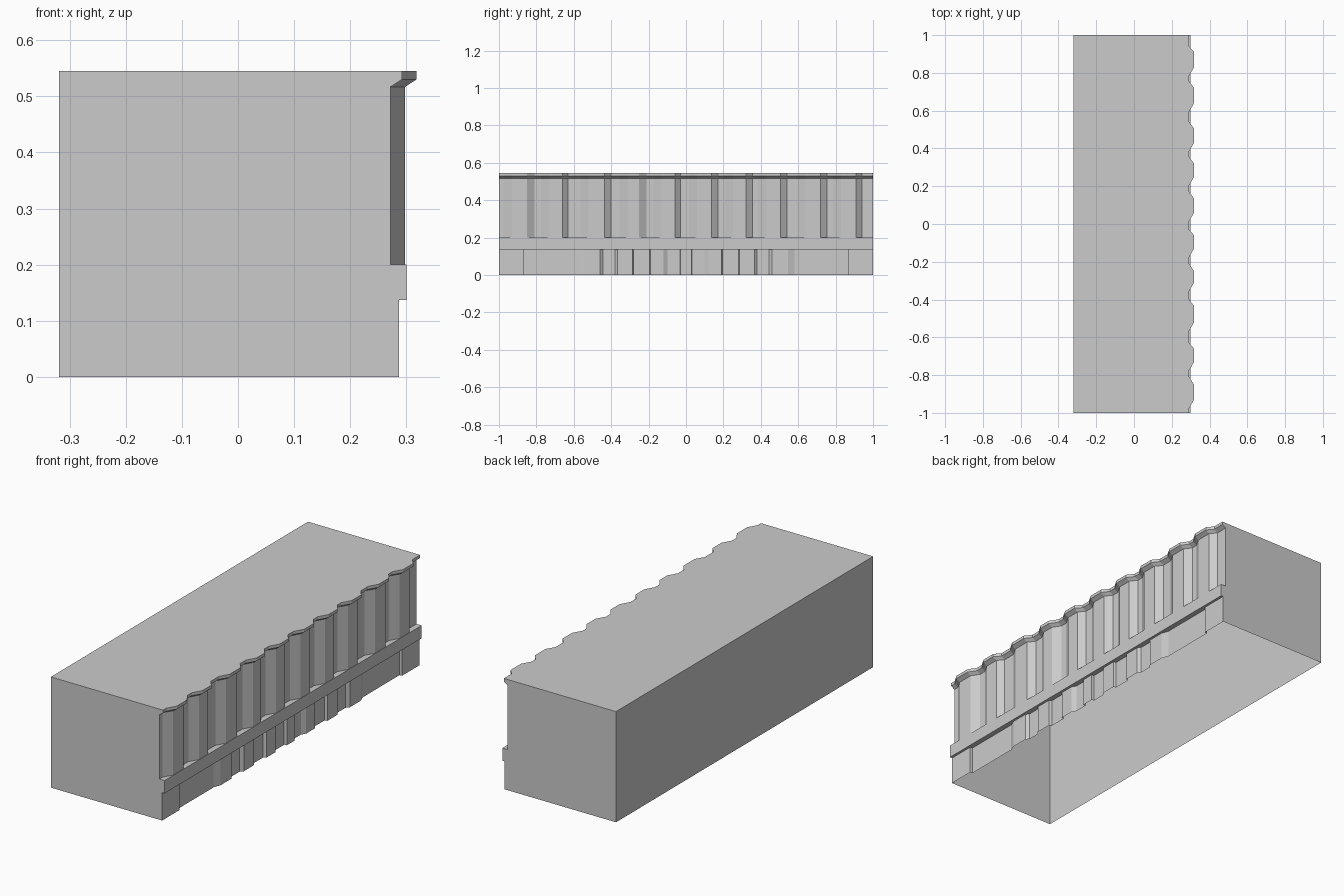
import bpy, bmesh

if "Cube" in bpy.data.objects:
    bpy.data.objects.remove(bpy.data.objects["Cube"])

grey = bpy.data.materials.new("plain_grey")
grey.diffuse_color = (0.6, 0.6, 0.6, 1)
grey.use_nodes = True
grey.node_tree.nodes["Principled BSDF"].inputs["Base Color"].default_value = grey.diffuse_color

BACK, LEDGE, TOP = -0.319, 0.30, 0.545
LOW, HIGH = 0.272, 0.298          # recess and crest of the fluted wall
FLARE = 0.02                      # overhang of the cornice
P_LOW, P_HIGH = 0.274, 0.287      # base panel depths


def finish(name, bm):
    mesh = bpy.data.meshes.new(name)
    bm.to_mesh(mesh)
    bm.free()
    mesh.materials.append(grey)
    obj = bpy.data.objects.new(name, mesh)
    bpy.context.collection.objects.link(obj)
    return obj


def sheet(name, outline, levels):
    """Sweep levels (x rule, z), listed bottom to top, along an outline of (y, x)."""
    bm = bmesh.new()
    rows = [[bm.verts.new((rule(x), y, z)) for y, x in outline] for rule, z in levels]
    for a, b in zip(rows, rows[1:]):
        for i in range(len(outline) - 1):
            bm.faces.new((a[i], a[i + 1], b[i + 1], b[i]))
    return finish(name, bm)


# Outline of the fluted wall: crest start, crest end, recess start
flutes = [(-.93, -.85, -.81), (-.73, -.66, -.63), (-.52, -.435, -.40),
          (-.31, -.25, -.21), (-.13, -.06, -.03), (.06, .135, .17),
          (.25, .32, .355), (.43, .505, .54), (.64, .72, .755), (.83, .91, .94)]
wave = [(-1, LOW)]
for start, end, drop in flutes:
    wave += [(start - .045, LOW), (start, HIGH), (end, HIGH), (drop, LOW)]
wave.append((1, LOW))

# Outline of the base: half of the ribs, mirrored about y = 0
half = [(.03, P_HIGH), (.032, P_LOW), (.098, P_LOW), (.12, P_HIGH),
        (.19, P_HIGH), (.195, P_LOW), (.28, P_LOW), (.285, P_HIGH),
        (.365, P_HIGH), (.38, P_LOW), (.443, P_LOW), (.46, P_HIGH),
        (.545, P_HIGH), (.58, P_LOW), (.865, P_LOW), (.866, P_HIGH), (1, P_HIGH)]
ribs = [(-y, x) for y, x in reversed(half)] + half


def same(x):
    return x


def flared(x):
    return x + FLARE


def at(value):
    return lambda x: value


ends = [(-1, 0), (1, 0)]
sheet("ribbed_base", ribs, [(same, 0), (same, .137), (at(LEDGE), .137)])
sheet("ledge_band", ends, [(at(LEDGE), .137), (at(LEDGE), .2)])
sheet("fluted_wall", wave, [(at(LEDGE), .2), (same, .2), (same, .517)])
sheet("cornice", wave, [(same, .517), (flared, .53), (flared, TOP)])
sheet("top_slab", wave, [(flared, TOP), (at(BACK), TOP)])
sheet("back_wall", ends, [(at(BACK), TOP), (at(BACK), 0)])

# End walls closing the shell; the underside stays open
section = [(BACK, 0), (P_HIGH, 0), (P_HIGH, .137), (LEDGE, .137), (LEDGE, .2),
           (LOW, .2), (LOW, .517), (LOW + FLARE, .53), (LOW + FLARE, TOP), (BACK, TOP)]
for name, y in (("front_end_wall", -1), ("rear_end_wall", 1)):
    bm = bmesh.new()
    pts = section if y < 0 else section[::-1]
    bm.faces.new([bm.verts.new((x, y, z)) for x, z in pts])
    finish(name, bm)
